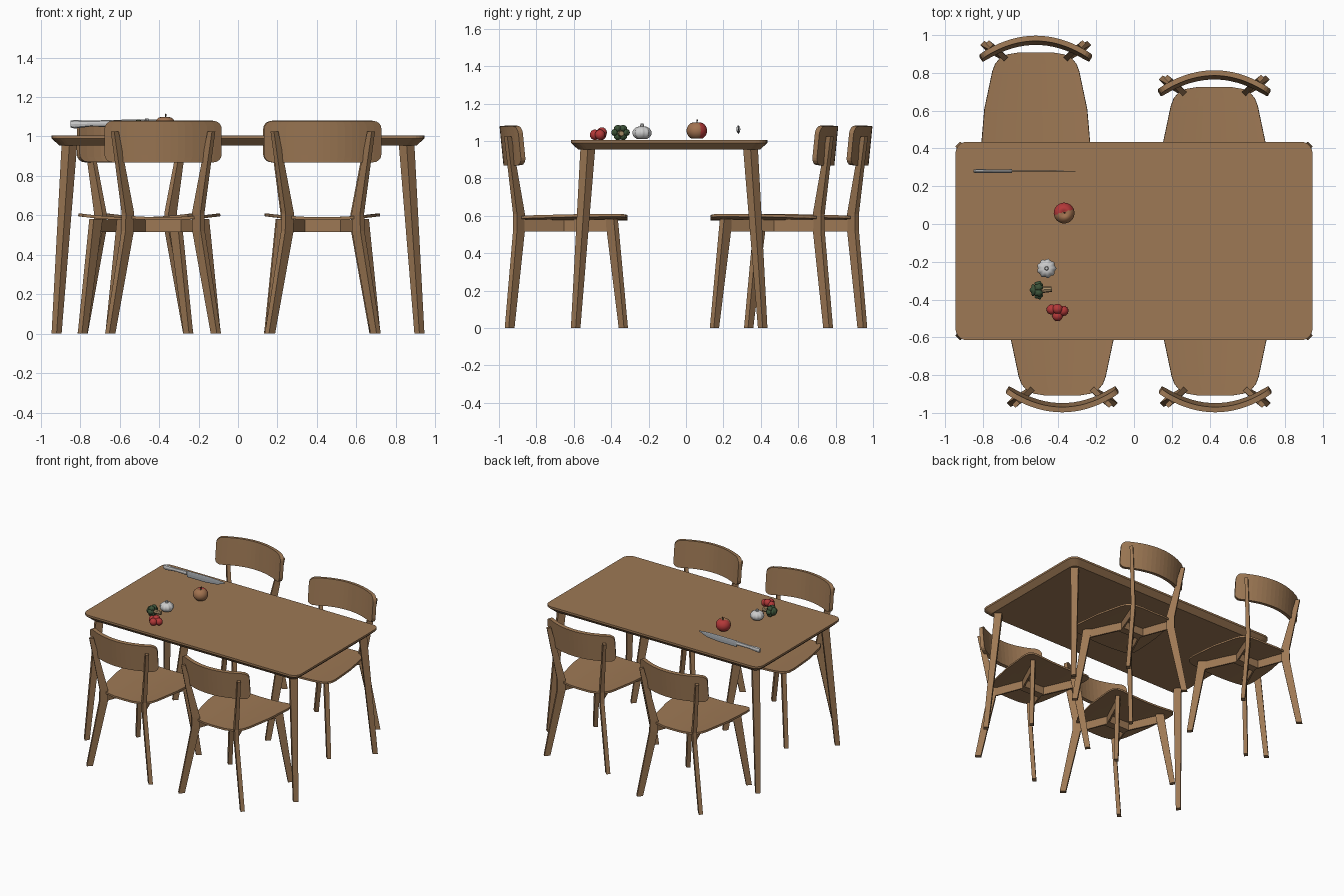
import bpy, bmesh, math
from math import sin, cos, pi
from mathutils import Vector

cube = bpy.data.objects.get("Cube")
if cube:
    bpy.data.objects.remove(cube, do_unlink=True)


def material(name, rgb):
    m = bpy.data.materials.new(name)
    m.use_nodes = True
    m.diffuse_color = (*rgb, 1)
    m.node_tree.nodes["Principled BSDF"].inputs["Base Color"].default_value = (*rgb, 1)
    return m


wood = material("warm wood", (0.34, 0.19, 0.09))
red = material("tomato red", (0.45, 0.04, 0.04))
tan = material("apple tan", (0.36, 0.17, 0.08))
white = material("garlic white", (0.6, 0.6, 0.6))
green = material("broccoli green", (0.045, 0.085, 0.04))
stalk = material("pale stalk", (0.36, 0.25, 0.13))
steel = material("steel grey", (0.42, 0.45, 0.48))
dark = material("dark stem", (0.08, 0.05, 0.03))


def finish(bm, name, mats, smooth=False):
    bmesh.ops.recalc_face_normals(bm, faces=bm.faces)
    me = bpy.data.meshes.new(name)
    for f in bm.faces:
        f.smooth = smooth
    bm.to_mesh(me)
    bm.free()
    for m in mats:
        me.materials.append(m)
    ob = bpy.data.objects.new(name, me)
    bpy.context.collection.objects.link(ob)
    return ob


def loft(name, rings, mat, smooth=False):
    """Closed tube through rings of points, capped at both ends."""
    bm = bmesh.new()
    loops = [[bm.verts.new(p) for p in r] for r in rings]
    n = len(loops[0])
    for a, b in zip(loops, loops[1:]):
        for i in range(n):
            j = (i + 1) % n
            bm.faces.new((a[i], a[j], b[j], b[i]))
    bm.faces.new(loops[0])
    bm.faces.new(loops[-1])
    return finish(bm, name, [mat], smooth)


def sheet(name, rows, shape, thick, mat, cols=16):
    """Curved board: rows of (t, half width) mapped by shape(u, t)."""
    bm = bmesh.new()
    grid = [[bm.verts.new(shape(w * (2 * i / cols - 1), t)) for i in range(cols + 1)]
            for t, w in rows]
    for a, b in zip(grid, grid[1:]):
        for i in range(cols):
            bm.faces.new((a[i], a[i + 1], b[i + 1], b[i]))
    ob = finish(bm, name, [mat])
    mod = ob.modifiers.new("thickness", "SOLIDIFY")
    mod.thickness = thick
    mod.offset = 0
    return ob


def diagonal_section(x, y, z, a, b, sx, sy):
    """Rectangle turned 45 degrees, long half size a pointing along (sx, sy)."""
    d = Vector((sx, sy, 0)).normalized()
    c = Vector((-d.y, d.x, 0))
    p = Vector((x, y, z))
    return [p + d * a + c * b, p - d * a + c * b, p - d * a - c * b, p + d * a - c * b]


# Table top with rounded corners and undercut edge
TABLE_Y = -0.09


def rounded_ring(hx, hy, r, z):
    pts = []
    for k, (sx, sy) in enumerate(((1, 1), (-1, 1), (-1, -1), (1, -1))):
        for i in range(6):
            t = pi / 2 * (k + i / 5)
            pts.append((sx * (hx - r) + r * cos(t), TABLE_Y + sy * (hy - r) + r * sin(t), z))
    return pts


loft("table_top", [rounded_ring(0.905, 0.485, 0.05, 0.953), rounded_ring(0.94, 0.52, 0.06, 0.985),
                   rounded_ring(0.945, 0.525, 0.06, 0.99), rounded_ring(0.945, 0.525, 0.06, 1.005)], wood)

# Splayed, tapered table legs
for sx in (-1, 1):
    for sy in (-1, 1):
        loft("table_leg", [diagonal_section(sx * 0.92, TABLE_Y + sy * 0.5, 0, 0.018, 0.018, sx, sy),
                           diagonal_section(sx * 0.855, TABLE_Y + sy * 0.435, 0.96, 0.028, 0.028, sx, sy)], wood)


def chair(cx, edge, s):
    """u is sideways, v runs inwards from the outermost point of the backrest."""
    def place(u, v, z):
        return (cx + u, s * (edge - v), z)

    # Dished seat, rounded at the back
    seat_rows = [(0.09, 0.09), (0.1, 0.15), (0.12, 0.19), (0.15, 0.215), (0.19, 0.23),
                 (0.39, 0.272), (0.6, 0.29), (0.65, 0.285), (0.675, 0.265), (0.685, 0.23)]
    sheet("seat", seat_rows, lambda u, v: place(u, v, 0.583 + 0.02 * (u / 0.29) ** 2), 0.015, wood)

    # Bowed, slightly reclined backrest with rounded corners
    half, r = 0.29, 0.04
    steps = [r * (1 - cos(pi / 8 * i)) for i in range(5)]
    heights = [0.87 + d for d in steps] + [1.08 - d for d in reversed(steps)]
    widths = [half - r + r * sin(pi / 8 * i) for i in range(5)]
    back_rows = list(zip(heights, widths + widths[::-1]))
    sheet("backrest", back_rows,
          lambda u, z: place(u, 0.015 + 0.095 * (u / half) ** 2 + (1.08 - z) * 0.1, z), 0.028, wood)

    # Bent back legs and straight front legs
    for side in (-1, 1):
        def leg(name, stations, out):
            loft(name, [diagonal_section(*place(side * u, v, z), a, b, side, s * out)
                        for u, v, z, a, b in stations], wood)
        leg("back_leg", [(0.268, 0.055, 0, 0.022, 0.015), (0.18, 0.105, 0.52, 0.03, 0.015),
                         (0.178, 0.105, 0.61, 0.03, 0.015), (0.245, 0.045, 1.025, 0.016, 0.012)], 1)
        leg("front_leg", [(0.268, 0.663, 0, 0.02, 0.015), (0.2, 0.6, 0.582, 0.032, 0.016)], -1)

    # Two bent rails meeting back to back under the seat
    for name, v_end, u_end, v_mid in (("back_rail", 0.11, 0.175, 0.33), ("front_rail", 0.6, 0.2, 0.36)):
        path = [(-u_end, v_end), (-0.09, v_mid), (0.09, v_mid), (u_end, v_end)]
        loft(name, [[place(u, v + dv, z) for dv, z in
                     ((-0.015, 0.515), (0.015, 0.515), (0.015, 0.58), (-0.015, 0.58))]
                    for u, v in path], wood)


for cx, edge, s in ((-0.38, 0.998, -1), (0.43, 0.998, -1), (-0.52, 0.998, 1), (0.425, 0.815, 1)):
    chair(cx, edge, s)


def blob(name, centre, size, mats, lobes=0, depth=0.0, dimple=0.0, rule=None):
    """Rounded body with optional vertical lobes and dimpled poles."""
    bm = bmesh.new()
    bmesh.ops.create_uvsphere(bm, u_segments=32, v_segments=16, radius=1)
    for v in bm.verts:
        x, y, z = v.co
        rad = math.hypot(x, y)
        k = 1 + depth * cos(lobes * math.atan2(y, x)) * rad if lobes else 1
        z *= 1 - dimple * max(0, 1 - 2 * rad)
        v.co = Vector((x * k * size[0], y * k * size[1], z * size[2])) + Vector(centre)
    if rule:
        for f in bm.faces:
            f.material_index = rule(f.calc_center_median() - Vector(centre))
    return finish(bm, name, mats, True)


def rod(name, start, end, r0, r1, mat):
    a, b = Vector(start), Vector(end)
    q = (b - a).to_track_quat("Z", "Y")
    ring = [Vector((cos(t * pi / 4), sin(t * pi / 4), 0)) for t in range(8)]
    loft(name, [[a + q @ (p * r0) for p in ring], [b + q @ (p * r1) for p in ring]], mat)


# Apple, blushed on one side
blob("apple", (-0.37, 0.058, 1.055), (0.055, 0.055, 0.05), [tan, red], dimple=0.3,
     rule=lambda p: 1 if p.y - 0.3 * p.x > 0.006 else 0)
rod("apple_stem", (-0.37, 0.058, 1.085), (-0.365, 0.06, 1.115), 0.003, 0.004, dark)

# Garlic bulb
blob("garlic", (-0.463, -0.235, 1.043), (0.049, 0.049, 0.038), [white], 9, 0.08, 0.15)
rod("garlic_neck", (-0.463, -0.235, 1.07), (-0.463, -0.235, 1.092), 0.013, 0.008, white)

# Broccoli lying on its side
rod("broccoli_stalk", (-0.5, -0.35, 1.04), (-0.435, -0.345, 1.04), 0.018, 0.014, stalk)
for i in range(6):
    t = i * pi / 3
    blob("broccoli_floret", (-0.505, -0.35 + 0.028 * cos(t), 1.045 + 0.024 * sin(t)),
         (0.022, 0.02, 0.02), [green], 5, 0.12)
blob("broccoli_crown", (-0.525, -0.35, 1.045), (0.025, 0.032, 0.03), [green], 6, 0.12)

# Cluster of tomatoes
for dx, dy, dz in ((-0.03, 0.012, 0), (0.03, 0.005, 0), (0, -0.022, 0), (0, 0.015, 0.012)):
    blob("tomato", (-0.405 + dx, -0.465 + dy, 1.033 + dz), (0.028, 0.027, 0.028), [red])

# Knife standing on edge, handle and tapering blade
KNIFE_Y = 0.28


def knife_ring(x, z0, z1, t):
    m = (z0 + z1) / 2
    h = (z1 - z0) / 2
    return [(x, KNIFE_Y + t * cos(k * pi / 4), m + h * sin(k * pi / 4)) for k in range(8)]


loft("knife_handle", [knife_ring(-0.85, 1.046, 1.08, 0.008), knife_ring(-0.83, 1.04, 1.084, 0.011),
                      knife_ring(-0.75, 1.05, 1.08, 0.009), knife_ring(-0.645, 1.048, 1.084, 0.01)], white)
loft("knife_blade", [knife_ring(-0.645, 1.034, 1.084, 0.003), knife_ring(-0.48, 1.034, 1.086, 0.003),
                     knife_ring(-0.38, 1.044, 1.084, 0.002), knife_ring(-0.31, 1.072, 1.078, 0.001)], steel)
